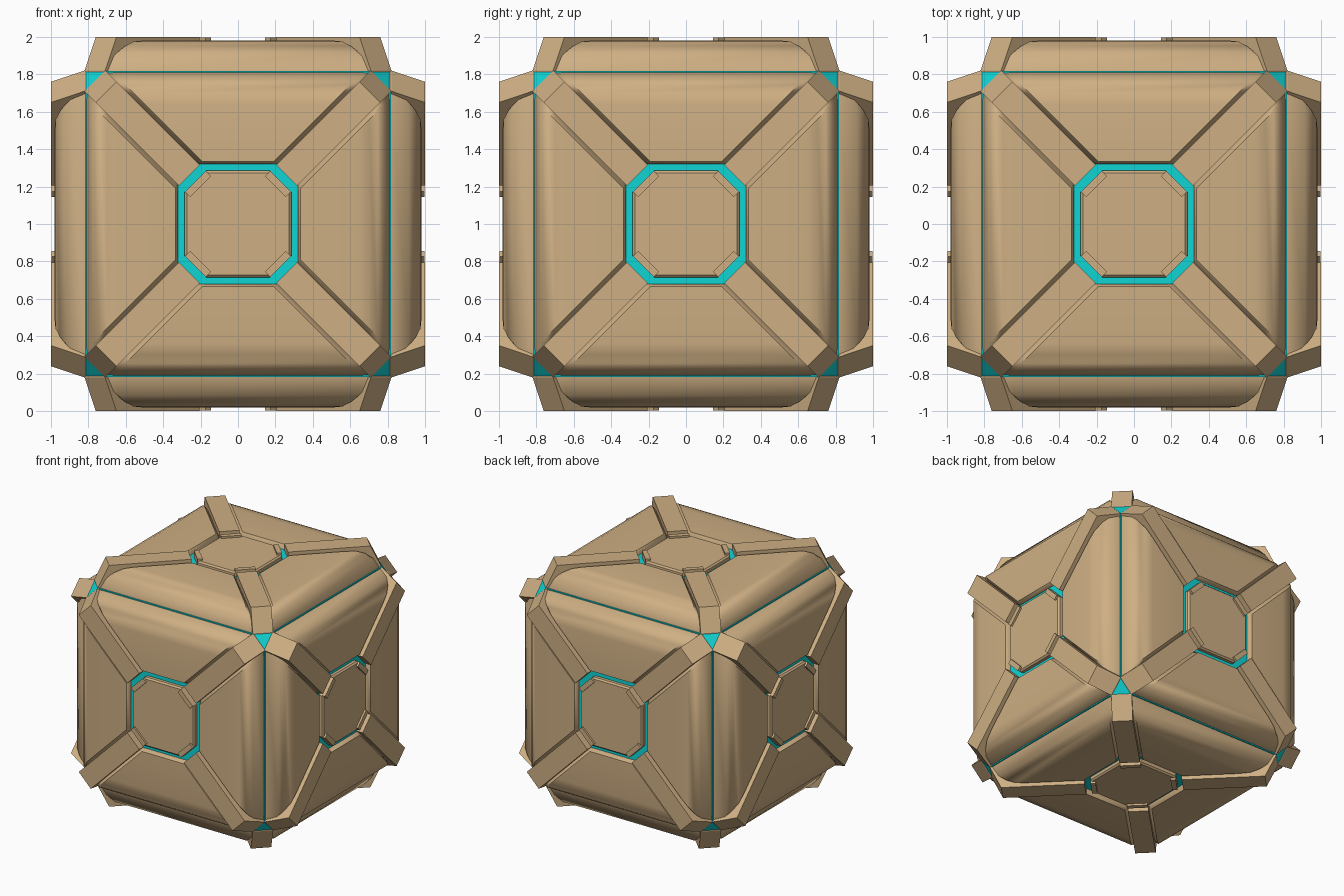
import bpy, bmesh, math
from mathutils import Matrix, Vector

if "Cube" in bpy.data.objects:
    bpy.data.objects.remove(bpy.data.objects["Cube"])


def material(name, rgb):
    m = bpy.data.materials.new(name)
    m.diffuse_color = (*rgb, 1)
    m.use_nodes = True
    m.node_tree.nodes["Principled BSDF"].inputs["Base Color"].default_value = m.diffuse_color
    return m


TAN = material("tan shell", (0.62, 0.43, 0.23))
CYAN = material("cyan glow", (0.005, 0.66, 0.67))

# Local face space: x, y across the face, z outward from the cube centre
R = math.radians
FACES = [Matrix.Rotation(R(a), 4, 'X') for a in (0, 90, 180, 270)] + \
        [Matrix.Rotation(R(a), 4, 'Y') for a in (90, -90)]
LIFT = Matrix.Translation((0, 0, 1))


def finish(name, bm, mat, angle):
    bmesh.ops.recalc_face_normals(bm, faces=bm.faces)
    me = bpy.data.meshes.new(name)
    bm.to_mesh(me)
    bm.free()
    me.materials.append(mat)
    ob = bpy.data.objects.new(name, me)
    bpy.context.collection.objects.link(ob)
    bpy.ops.object.select_all(action='DESELECT')
    ob.select_set(True)
    bpy.context.view_layer.objects.active = ob
    bpy.ops.object.shade_smooth_by_angle(angle=R(angle))
    return ob


def loft_all(name, rings, mat, spins, angle=20):
    """Capped loft through rings, repeated on all six faces at each spin angle."""
    bm = bmesh.new()
    for face in FACES:
        for s in spins:
            m = LIFT @ face @ Matrix.Rotation(R(s), 4, 'Z')
            vs = [[bm.verts.new(m @ Vector(p)) for p in ring] for ring in rings]
            n = len(vs[0])
            for a, b in zip(vs, vs[1:]):
                for i in range(n):
                    j = (i + 1) % n
                    bm.faces.new((a[i], a[j], b[j], b[i]))
            bm.faces.new(vs[0])
            bm.faces.new(vs[-1])
    return finish(name, bm, mat, angle)


def octagon(half, cut, z):
    """Square with cut corners; cut is x + y along the corner edge."""
    k = cut - half
    return [(half, -k, z), (half, k, z), (k, half, z), (-k, half, z),
            (-half, k, z), (-half, -k, z), (-k, -half, z), (k, -half, z)]


def bar(stations, w, base):
    """Box sections along x: (distance along the diagonal axis / sqrt 2, top)."""
    return [[(u * math.sqrt(2), -w, base), (u * math.sqrt(2), -w, h),
             (u * math.sqrt(2), w, h), (u * math.sqrt(2), w, base)]
            for u, h in stations]


# Glowing core: cube with clipped corners
bm = bmesh.new()
A, B = 0.818, 0.708
for sx in (-1, 1):
    for sy in (-1, 1):
        for sz in (-1, 1):
            for p in ((A, A, B), (A, B, A), (B, A, A)):
                bm.verts.new((p[0] * sx, p[1] * sy, p[2] * sz + 1))
bmesh.ops.convex_hull(bm, input=bm.verts)
finish("glow_core", bm, CYAN, 10)

# Glowing ring beds under the centre plates
loft_all("glow_rings", [octagon(0.326, 0.54, 0.80), octagon(0.326, 0.54, 0.945)],
         CYAN, [0])

# Trapezoid panels, rolling over towards the cube edges
sections = []
for v, side, top in ((0.32, 0.945, 0.955), (0.335, 0.95, 0.982), (0.64, 0.95, 0.982),
                     (0.70, 0.945, 0.976), (0.745, 0.925, 0.953),
                     (0.775, 0.895, 0.915), (0.81, 0.81, 0.815)):
    w = v - 0.108
    i = w - 0.035
    sections.append([(-w, v, 0.79), (-w, v, side), (-i, v, top),
                     (i, v, top), (w, v, side), (w, v, 0.79)])
loft_all("edge_panels", sections, TAN, [0, 90, 180, 270], 48)

# Diagonal braces, folding down to the clipped corners
DIAG = [45, 135, 225, 315]
loft_all("diagonal_braces", bar([(0.26, 1.0), (0.705, 1.0), (0.765, 0.822)], 0.078, 0.78),
         TAN, DIAG)

# Centre plates and their corner tabs
loft_all("centre_plates", [octagon(0.286, 0.456, 0.90), octagon(0.286, 0.456, 0.970),
                           octagon(0.274, 0.438, 0.982)], TAN, [0])
loft_all("plate_tabs", bar([(0.2, 0.998), (0.228, 0.998)], 0.078, 0.93), TAN, DIAG)
